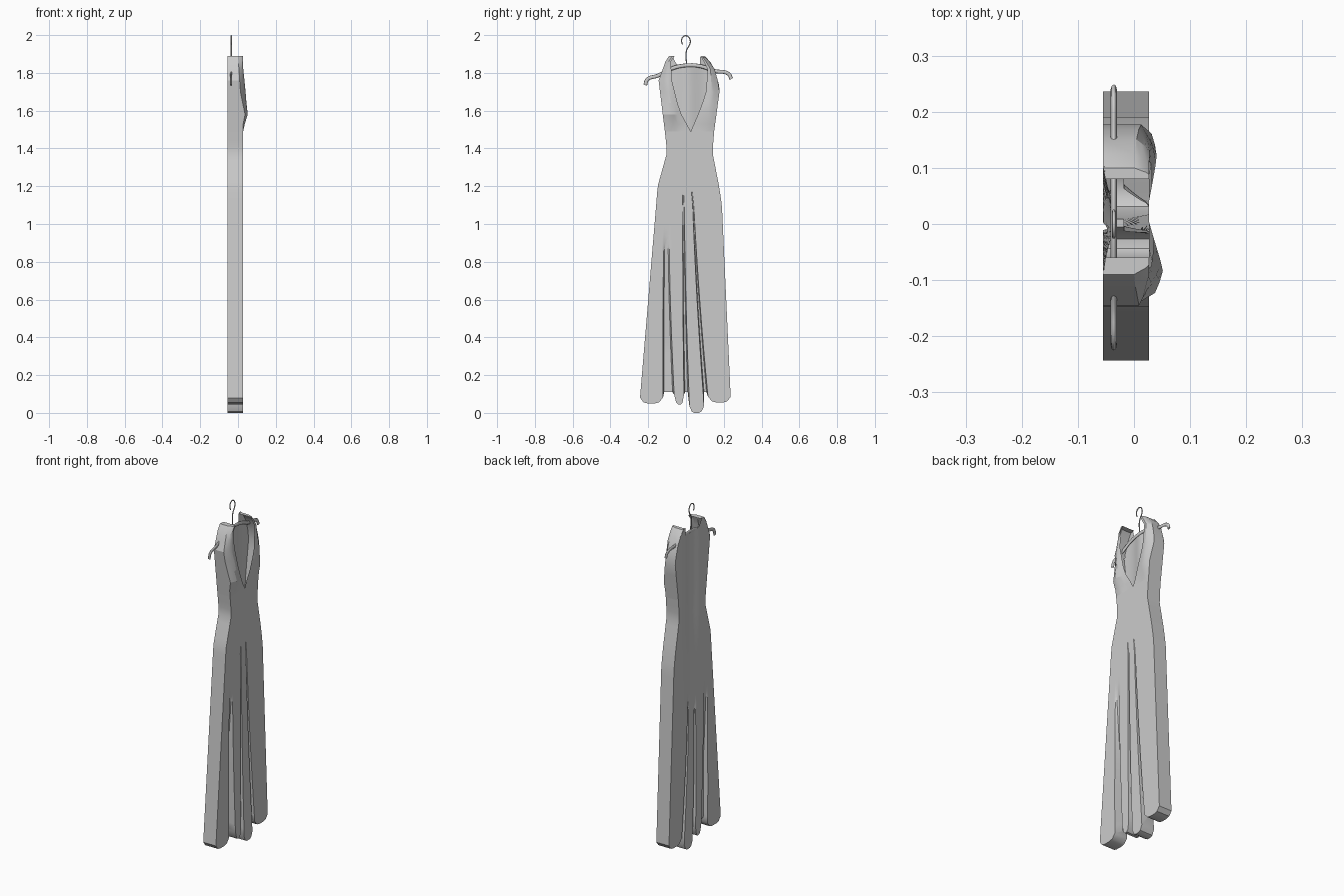
import bpy, math

if "Cube" in bpy.data.objects:
    bpy.data.objects.remove(bpy.data.objects["Cube"])

FRONT, BACK = 0.027, -0.055
LEFT = [(0.05, -.246), (1.1, -.158), (1.2, -.15), (1.38, -.1), (1.49, -.112), (1.76, -.145), (1.87, -.105), (1.89, -.09)]
RIGHT = [(0.05, .238), (1.1, .19), (1.2, .175), (1.38, .14), (1.49, .149), (1.72, .18), (1.84, .145), (1.885, .10)]
NECK_L = [(1.49, .025), (1.6, -.035), (1.76, -.075), (1.86, -.08), (1.89, -.06)]
NECK_R = [(1.49, .025), (1.6, .072), (1.69, .105), (1.82, .115), (1.885, .08)]
BUST_Z = 1.49


def interp(table, z):
    if z <= table[0][0]:
        return table[0][1]
    for (a, p), (b, q) in zip(table, table[1:]):
        if z <= b:
            return p + (q - p) * (z - a) / (b - a)
    return table[-1][1]


def lerp(a, b, t):
    return a + (b - a) * t


def finish(name, verts, faces, angle=35):
    me = bpy.data.meshes.new(name)
    me.from_pydata(verts, [], faces)
    ob = bpy.data.objects.new(name, me)
    bpy.context.collection.objects.link(ob)
    bpy.context.view_layer.objects.active = ob
    ob.select_set(True)
    bpy.ops.object.mode_set(mode='EDIT')
    bpy.ops.mesh.select_all(action='SELECT')
    bpy.ops.mesh.remove_doubles(threshold=0.0002)
    bpy.ops.mesh.normals_make_consistent(inside=False)
    bpy.ops.object.mode_set(mode='OBJECT')
    bpy.ops.object.shade_smooth_by_angle(angle=math.radians(angle))
    ob.select_set(False)
    return ob


def grid_faces(rows, cols, closed):
    n = cols if closed else cols - 1
    return [(r * cols + c, r * cols + (c + 1) % cols, (r + 1) * cols + (c + 1) % cols, (r + 1) * cols + c)
            for r in range(rows - 1) for c in range(n)]


# Skirt columns: (y at hem, fraction across the width at hip, hem height, groove top or 0)
lobes = [(-.246, -.122, 0, .12, .05, .03), (-.06, -.010, .18, .40, .045, .05),
         (.018, .095, .42, .545, 0, .035), (.12, .238, .56, 1, .055, .03)]
gaps = [(-.115, -.068, .135, .165, .95), (-.004, .011, .405, .415, 1.17), (.1, .114, .55, .556, 1.17)]
columns = []
for i, (y0, y1, u0, u1, low, rise) in enumerate(lobes):
    for k in range(7):
        s = k / 6
        columns.append((lerp(y0, y1, s), lerp(u0, u1, s), low + rise * (2 * s - 1) ** 4, 0))
    if i < 3:
        a, b, ua, ub, top = gaps[i]
        columns += [(a, ua, .11, top), (b, ub, .11, top)]


def valley(y, z):
    # Soft hollow down the middle of the back
    return .02 * math.exp(-((y - .01) / .06) ** 2) * min(1, max(0, (z - .5) / .9))


def skirt_point(col, v, back):
    yh, uh, hem, groove = col
    z = lerp(hem, BUST_Z, v)
    l, r = interp(LEFT, z), interp(RIGHT, z)
    u = lerp((yh + .246) / .484, uh, min(1, max(0, (z - .05) / 1.12)))
    y = lerp(l, r, u)
    if back:
        top = min(groove, 1.0)
        return (BACK + max(.024 * min(1, max(0, (top - z) / .5)), valley(y, z)), y, z)
    return (FRONT - .046 * min(1, max(0, (groove - z) / .6)), y, z)


# Pleated skirt and waist, a closed ring of front and back columns
ROWS = 36
verts = []
for r in range(ROWS):
    v = r / (ROWS - 1)
    verts += [skirt_point(c, v, False) for c in columns]
    verts += [skirt_point(c, v, True) for c in reversed(columns)]
n = len(columns)
faces = grid_faces(ROWS, 2 * n, True)
faces += [(c, c + 1, 2 * n - 2 - c, 2 * n - 1 - c) for c in range(n - 1)]
finish("skirt", verts, faces)


# Back of the bodice with a dipped neckline
verts, rows, cols = [], 12, 21
for r in range(rows):
    for c in range(cols):
        u = c / (cols - 1)
        top = 1.84 + .05 * min(1, max(0, (abs(2 * u - 1) - .45) / .3))
        z = lerp(BUST_Z, top, r / (rows - 1))
        y = lerp(interp(LEFT, z), interp(RIGHT, z), u)
        verts.append((BACK + valley(y, z), y, z))
finish("bodice_back", verts, grid_faces(rows, cols, False))


# Front bodice panels with side wall, bust facet and strap top
def bodice_side(name, outer, neck, top, bust_y, bust):
    zs = [BUST_Z, 1.53, 1.58, 1.64, 1.7, 1.76, 1.82, 1.86, top]
    verts, cols = [], 6
    for z in zs:
        t = (z - BUST_Z) / (top - BUST_Z)
        o, i = interp(outer, z), interp(neck, z)
        verts.append((BACK, o, z))
        for c in range(cols):
            s = c / (cols - 1)
            y = lerp(o, i, s)
            fall = .09 if z < 1.58 else .25
            bulge = bust * max(0, 1 - abs(z - 1.58) / fall - abs(y - bust_y) / .09)
            verts.append((lerp(lerp(FRONT, 0, t), FRONT, min(1, s * 2)) + bulge, y, z))
    w = cols + 1
    faces = grid_faces(len(zs), w, False)
    base = len(verts) - w
    # Strap top closing over to the back panel
    inner = len(verts)
    verts.append((BACK + .004, interp(neck, top), top))
    faces.append(tuple(range(base, base + w)) + (inner,))
    finish(name, verts, faces, 20)


bodice_side("bodice_left", LEFT, NECK_L, 1.89, -.088, .027)
bodice_side("bodice_right", RIGHT, NECK_R, 1.885, .13, .016)


# Hanger bar and hook
def tube(name, pts, radius, flat):
    cu = bpy.data.curves.new(name, 'CURVE')
    cu.dimensions = '3D'
    cu.bevel_depth = radius
    cu.bevel_resolution = 2
    cu.resolution_u = 5
    cu.use_fill_caps = True
    sp = cu.splines.new('BEZIER')
    sp.bezier_points.add(len(pts) - 1)
    for p, (y, z) in zip(sp.bezier_points, pts):
        p.co = (0, y, z)
        p.handle_left_type = p.handle_right_type = 'AUTO'
    ob = bpy.data.objects.new(name, cu)
    ob.location.x = -.036
    ob.scale.x = flat
    bpy.context.collection.objects.link(ob)


tube("hanger_bar", [(-.216, 1.735), (-.205, 1.765), (-.15, 1.785), (-.07, 1.825), (0, 1.84),
                    (.08, 1.835), (.15, 1.81), (.225, 1.795), (.24, 1.768)], .01, .55)
tube("hanger_hook", [(.003, 1.84), (.003, 1.92), (.017, 1.945), (.023, 1.968), (.014, 1.99), (-.002, 1.997),
                     (-.018, 1.988), (-.023, 1.965), (-.018, 1.95)], .003, 1)
